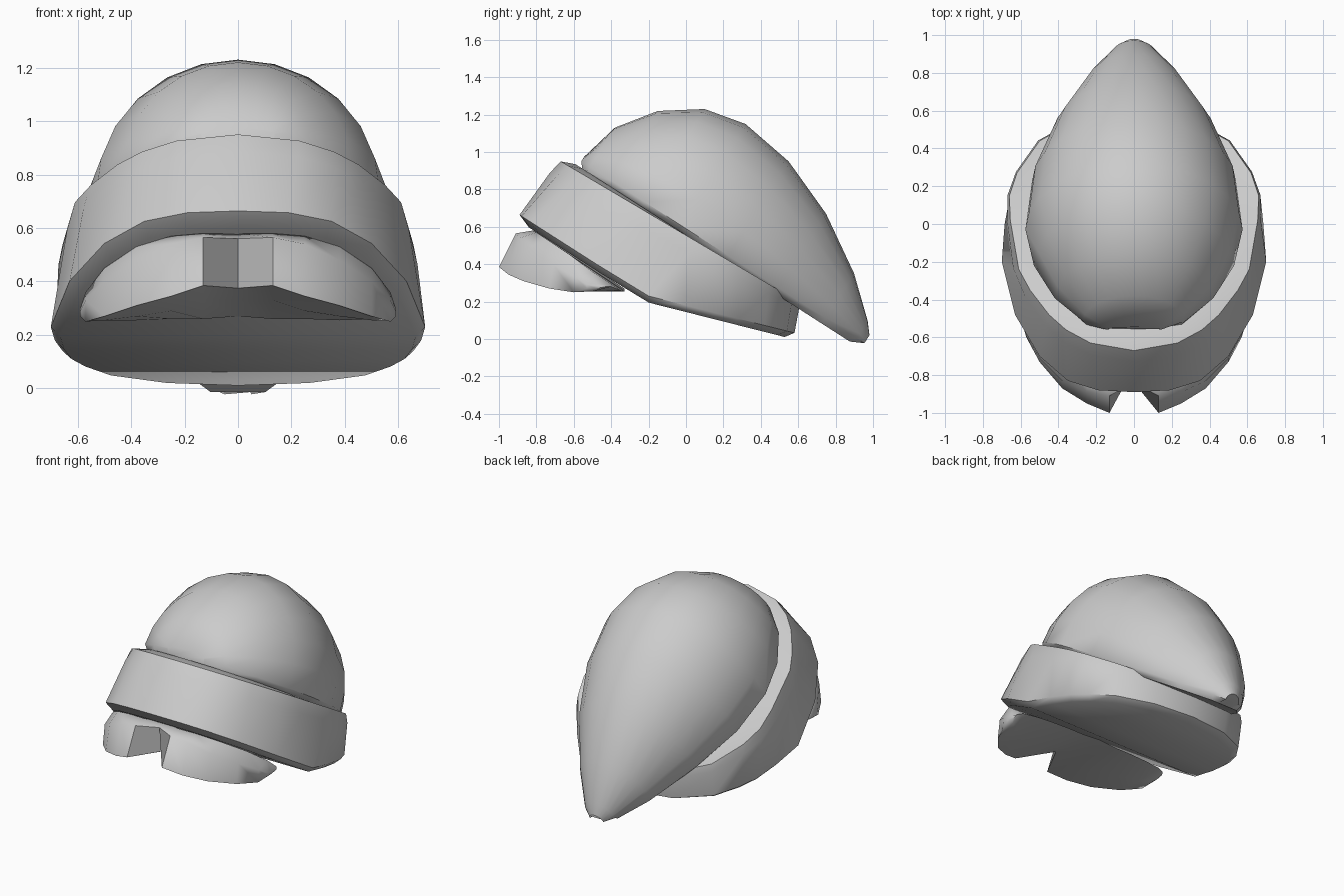
import bpy, bmesh

if "Cube" in bpy.data.objects:
    bpy.data.objects.remove(bpy.data.objects["Cube"])

grey = bpy.data.materials.new("light grey")
grey.diffuse_color = (0.6, 0.6, 0.6, 1)
grey.use_nodes = True
grey.node_tree.nodes["Principled BSDF"].inputs["Base Color"].default_value = grey.diffuse_color


def make(name, sections, closed, angle):
    """Skin a list of equal-length point loops and close both ends."""
    bm = bmesh.new()
    rows = [[bm.verts.new(p) for p in s] for s in sections]
    n = len(rows[0])
    for a, b in zip(rows, rows[1:]):
        for i in range(n):
            j = (i + 1) % n
            bm.faces.new((a[i], a[j], b[j], b[i]))
    for row in (rows[0], rows[-1]):
        if closed == "strips":            # left-right strips across a mirrored ring
            h = n // 2
            for i in range(h):
                q = [row[i], row[i + 1], row[-i - 1], row[-i]]
                q = list(dict.fromkeys(q))
                if len(q) > 2:
                    bm.faces.new(q)
        else:
            bm.faces.new(row)
    bmesh.ops.recalc_face_normals(bm, faces=bm.faces)
    me = bpy.data.meshes.new(name)
    bm.to_mesh(me)
    bm.free()
    ob = bpy.data.objects.new(name, me)
    bpy.context.collection.objects.link(ob)
    me.materials.append(grey)
    bpy.context.view_layer.objects.active = ob
    ob.select_set(True)
    bpy.ops.object.shade_smooth_by_angle(angle=angle)
    ob.select_set(False)


def ring(half):
    """Mirror a front-to-back half outline into a full loop."""
    return half + [(-x, y, z) for x, y, z in half[-2:0:-1]]


# Teardrop dome: cross-sections along a tilted rim plane (distance, width, height)
stations = [(0, .14, .03), (.054, .27, .249), (.199, .42, .448), (.404, .53, .592),
            (.632, .575, .643), (.934, .54, .599), (1.253, .42, .472),
            (1.552, .25, .284), (1.75, .11, .11), (1.80, .05, .05)]
import math
dome = []
for u, w, h in stations:
    sec = []
    for k in range(13):
        t = math.pi * k / 12
        sec.append((w * math.cos(t), u, h * math.sin(t)))
    # rolled lower lip
    v = min(max(u, .03), 1.73)
    sec += [(-w * .93, v, -.035), (w * .93, v, -.035)]
    dome.append([(x, -.56 + .841 * a + .54 * b, .95 - .54 * a + .841 * b) for x, a, b in sec])
make("cap_dome", dome, "ngon", math.radians(50))


# Band: outline rings from the underside up to the top edge
def under(y):
    return .2 - (.64 if y < -.22 else .253) * (y + .22)


low = [(0, -.89), (.19, -.88), (.35, -.83), (.5, -.7), (.63, -.48), (.7, -.2),
       (.685, .0), (.655, .16), (.6, .28), (.5, .42), (.28, .54), (0, .58)]
high = [(0, -.67), (.23, -.63), (.36, -.56), (.45, -.48), (.55, -.35), (.61, -.24),
        (.655, .02), (.66, .15), (.62, .27), (.5, .44), (.28, .56), (0, .6)]
bottom = [(x * .95, -.18 + (y + .18) * .93, under(-.18 + (y + .18) * .93)) for x, y in low]
outer = [(x, y, under(y) + .035) for x, y in low]
top = [(x, y, .95 - .59 * (y + .67)) for x, y in high]
mid = [tuple(.22 * a + .78 * b for a, b in zip(p, q)) for p, q in zip(outer, top)]
mid = [(x * 1.015, y * 1.015, z) for x, y, z in mid]
inner = [(x * .87, y * .88, .915 - .642 * (y * .88 + .56)) for x, y in high]
make("hat_band", [ring(r) for r in (bottom, outer, mid, top, inner)],
     "strips", math.radians(50))

# Parted fringe: half cross-sections (top, brow, nose, underside, rear), mirrored
fringe = [
    (0, [(-.80, .58), (-.84, .56), (-.76, .375), (-.6, .33), (-.33, .27)]),
    (.13, [(-.82, .58), (-.91, .565), (-1.0, .385), (-.7, .33), (-.33, .26)]),
    (.25, [(-.80, .57), (-.89, .54), (-.95, .345), (-.65, .29), (-.33, .26)]),
    (.38, [(-.74, .53), (-.83, .48), (-.87, .31), (-.6, .27), (-.33, .255)]),
    (.5, [(-.62, .45), (-.71, .40), (-.73, .27), (-.55, .255), (-.35, .26)]),
    (.57, [(-.5, .36), (-.59, .33), (-.60, .25), (-.5, .255), (-.4, .28)]),
    (.59, [(-.5, .30), (-.53, .29), (-.53, .27), (-.48, .27), (-.43, .28)])]
full = [(-x, s) for x, s in fringe[:0:-1]] + fringe
make("fringe", [[(x, y, z) for y, z in s] for x, s in full], "ngon", math.radians(60))
